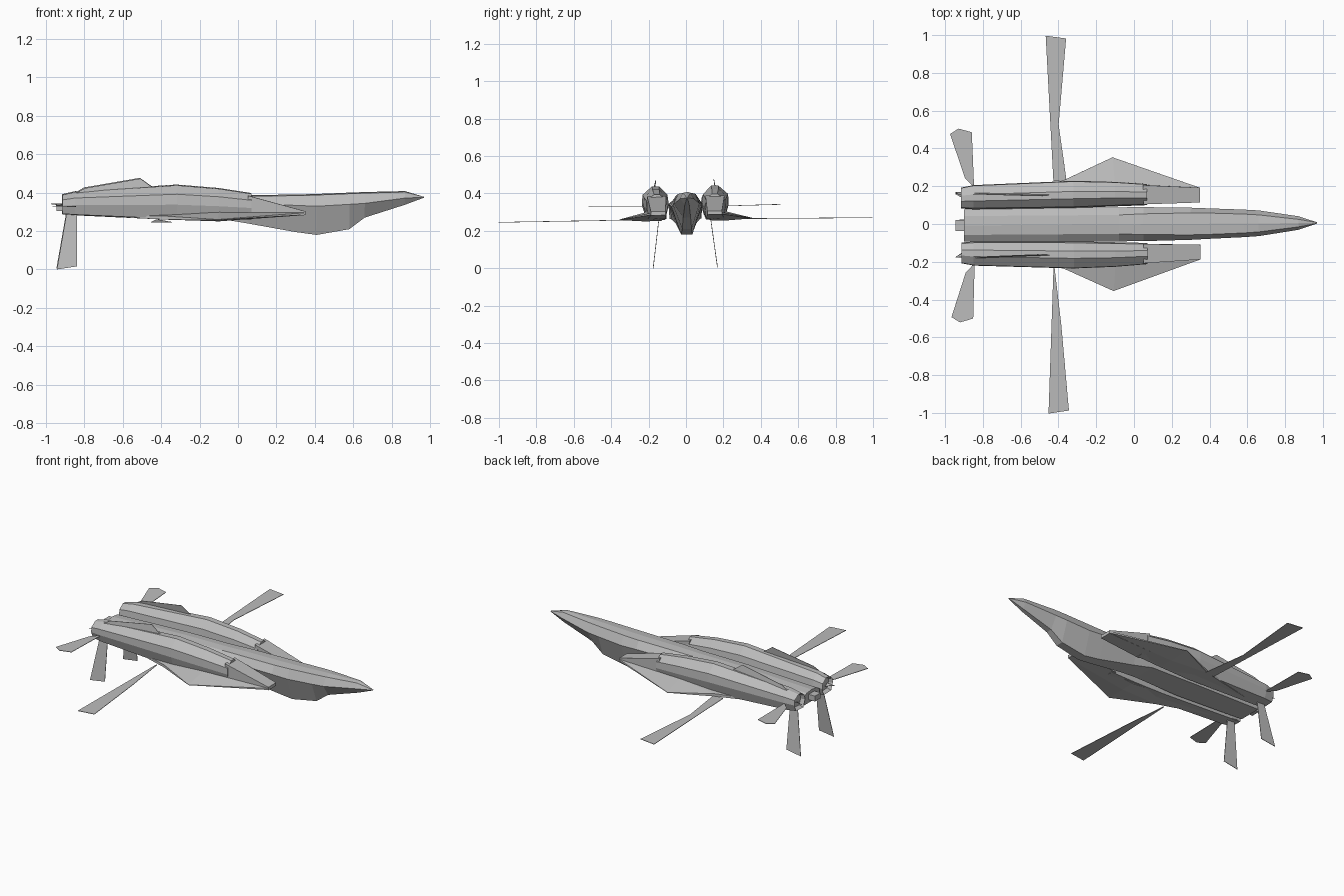
import bpy, bmesh
from mathutils import Matrix

grey = bpy.data.materials.new("hull grey")
grey.diffuse_color = (0.5, 0.5, 0.5, 1)
# slight roll and yaw of the whole craft, about its centre
TILT = (Matrix.Translation((0, 0, 0.26)) @ Matrix.Rotation(0.0075, 4, 'Z')
        @ Matrix.Rotation(0.0125, 4, 'X') @ Matrix.Translation((0, 0, -0.26)))


def finish(name, bm):
    bmesh.ops.remove_doubles(bm, verts=bm.verts, dist=0.0002)
    bmesh.ops.recalc_face_normals(bm, faces=bm.faces)
    bm.transform(TILT)
    me = bpy.data.meshes.new(name)
    bm.to_mesh(me)
    bm.free()
    me.materials.append(grey)
    ob = bpy.data.objects.new(name, me)
    bpy.context.collection.objects.link(ob)
    return ob


def loft(name, rings, caps=True):
    bm = bmesh.new()
    rows = [[bm.verts.new(p) for p in r] for r in rings]
    n = len(rows[0])
    for a, b in zip(rows, rows[1:]):
        for i in range(n):
            j = (i + 1) % n
            bm.faces.new((a[i], a[j], b[j], b[i]))
    if caps:
        bm.faces.new(rows[0])
        bm.faces.new(rows[-1])
    return finish(name, bm)


def plate(name, pts, axis, t=0.0015):
    """Thin blade: outline shifted both ways along one axis."""
    def shift(p, d):
        q = list(p)
        q[axis] += d
        return q
    return loft(name, [[shift(p, -t) for p in pts], [shift(p, t) for p in pts]])


# Fuselage: x, deck half width, deck z, side half width, side z, keel half width, keel z
stations = [(-0.90, 0.05, 0.355, 0.085, 0.335, 0.075, 0.285),
            (-0.40, 0.05, 0.375, 0.09, 0.345, 0.085, 0.265),
            (-0.08, 0.05, 0.378, 0.09, 0.345, 0.075, 0.262),
            (0.05, 0.055, 0.382, 0.09, 0.34, 0.055, 0.24),
            (0.30, 0.058, 0.385, 0.085, 0.335, 0.035, 0.195),
            (0.41, 0.056, 0.388, 0.08, 0.33, 0.03, 0.18),
            (0.58, 0.05, 0.395, 0.073, 0.34, 0.025, 0.21),
            (0.66, 0.045, 0.398, 0.068, 0.345, 0.02, 0.27),
            (0.87, 0.02, 0.403, 0.036, 0.372, 0.012, 0.337),
            (0.97, 0.002, 0.378, 0.003, 0.376, 0.002, 0.374)]
loft("fuselage", [[(x, -k, kz), (x, k, kz), (x, s, sz), (x, d, dz),
                   (x, 0, dz + 0.005 * (d > 0.01)), (x, -d, dz), (x, -s, sz)]
                  for x, d, dz, s, sz, k, kz in stations])

# Tail block
loft("tail_block", [[(x, -0.03, 0.305), (x, 0.03, 0.305), (x, 0.03, 0.34), (x, -0.03, 0.34)]
                    for x in (-0.945, -0.88)])

# Engine pods: unit section, then x, inner y, outer y, bottom z, top z
section = [(0.15, 0), (0.85, 0.04), (1, 0.45), (0.98, 0.75), (0.62, 1),
           (0.35, 1), (0.05, 0.75), (0, 0.45)]
pod = [(-0.89, 0.10, 0.19, 0.30, 0.38), (-0.915, 0.09, 0.20, 0.288, 0.39),
       (-0.85, 0.085, 0.213, 0.283, 0.405), (-0.32, 0.088, 0.232, 0.258, 0.44),
       (-0.10, 0.095, 0.225, 0.258, 0.422), (0.07, 0.10, 0.212, 0.262, 0.396)]
ramp = [(0.05, 0.105, 0.207, 0.264, 0.387), (0.35, 0.112, 0.19, 0.285, 0.305)]
box = [(0, 0), (1, 0), (1, 1), (0, 1)]

for side, s in (("left", 1), ("right", -1)):
    def ring(sec, row):
        x, a, b, lo, hi = row
        return [(x, s * (a + u * (b - a)), lo + v * (hi - lo)) for u, v in sec]

    def flip(pts):
        return [(x, s * y, z) for x, y, z in pts]

    loft(side + "_engine_pod", [ring(section, r) for r in pod])
    loft(side + "_intake_ramp", [ring(box, r) for r in ramp])

    # Wing glove: thick root tapering to a sharp tip
    loft(side + "_wing_glove", [
        flip([(0.35, 0.13, 0.287), (-0.10, 0.13, 0.255), (-0.90, 0.10, 0.288),
              (-0.90, 0.10, 0.292), (-0.10, 0.13, 0.31), (0.35, 0.13, 0.300)]),
        flip([(0.35, 0.19, 0.287), (-0.10, 0.22, 0.253), (-0.37, 0.235, 0.262),
              (-0.37, 0.235, 0.280), (-0.10, 0.22, 0.300), (0.35, 0.19, 0.298)]),
        flip([(-0.10, 0.350, 0.262), (-0.11, 0.355, 0.262), (-0.12, 0.350, 0.262),
              (-0.12, 0.350, 0.265), (-0.11, 0.355, 0.265), (-0.10, 0.350, 0.265)])])

    # Swing wing, narrow at the root
    inner = [(-0.355, 0.23, 0.262), (-0.425, 0.23, 0.262)] if s > 0 else \
            [(-0.422, 0.23, 0.262), (-0.428, 0.23, 0.262)]
    mid = [(-0.395, 0.53, 0.26)] if s > 0 else [(-0.389, 0.53, 0.26)]
    plate(side + "_swing_wing", flip(inner + [(-0.46, 1.0, 0.258), (-0.352, 0.985, 0.258)] + mid), 2)

    # Tailplane
    plate(side + "_tailplane", flip([(-0.845, 0.20, 0.33), (-0.893, 0.25, 0.331),
          (-0.97, 0.485, 0.335), (-0.925, 0.513, 0.335), (-0.855, 0.493, 0.335)]), 2)

    # Downward fin
    plate(side + "_lower_fin", flip([(-0.895, 0.135, 0.29), (-0.84, 0.135, 0.29),
          (-0.84, 0.17, 0.018), (-0.945, 0.172, 0.002)]), 1)

    # Folded upper fin, lying low along the pod
    plate(side + "_upper_fin", flip([(-0.88, 0.175, 0.38), (-0.80, 0.165, 0.425),
          (-0.51, 0.155, 0.475), (-0.44, 0.16, 0.425)]), 1)

    # Small tail spike
    plate(side + "_tail_spike", flip([(-0.90, 0.14, 0.33), (-0.95, 0.17, 0.335),
          (-0.90, 0.165, 0.34)]), 2)
